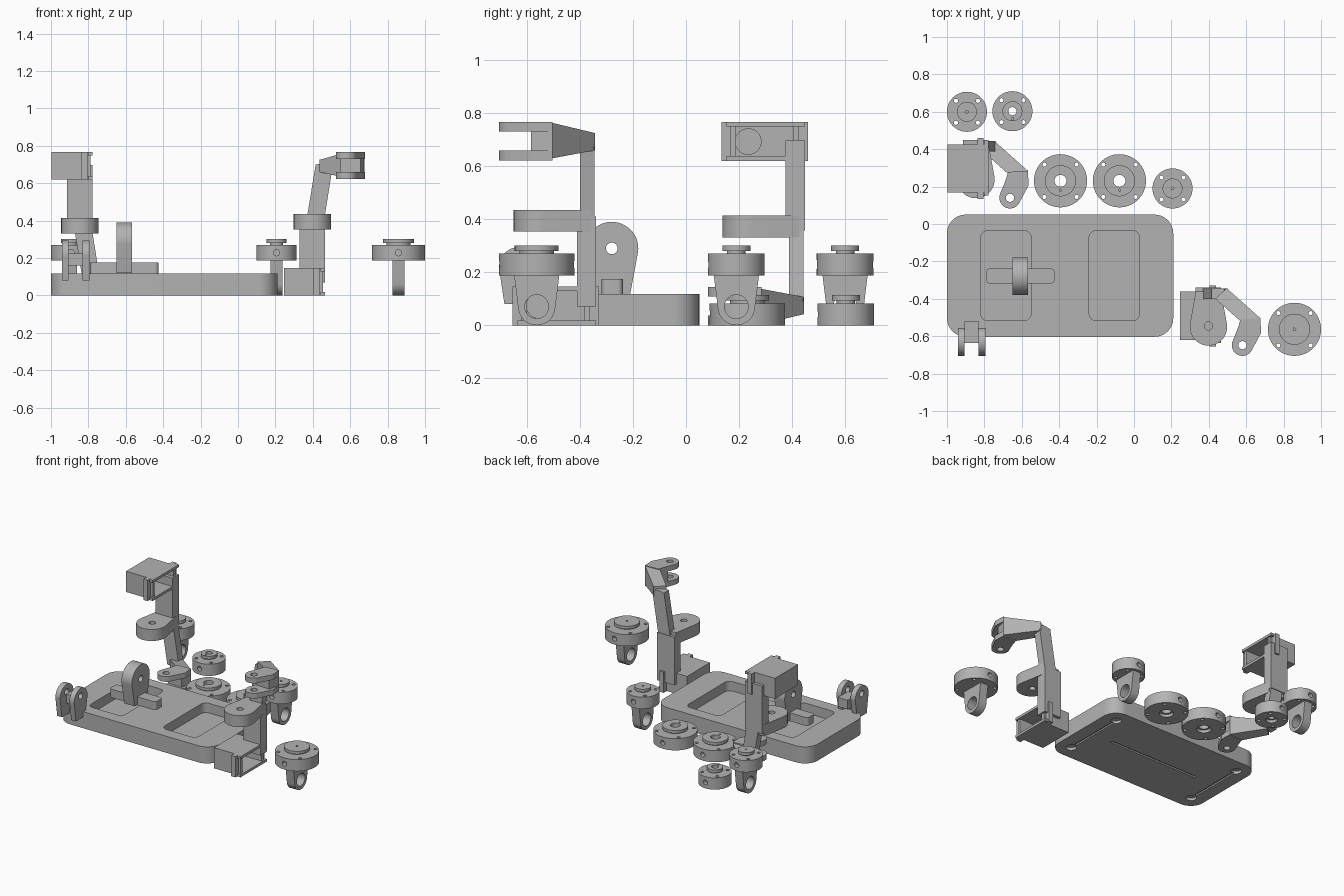
import bpy, bmesh, math
from mathutils import Matrix, Vector
from mathutils.geometry import convex_hull_2d

if "Cube" in bpy.data.objects:
    bpy.data.objects.remove(bpy.data.objects["Cube"])

grey = bpy.data.materials.new("plain_grey")
grey.use_nodes = True
grey.diffuse_color = (0.45, 0.45, 0.45, 1)
grey.node_tree.nodes["Principled BSDF"].inputs["Base Color"].default_value = grey.diffuse_color
parts = []


def make(name, bm):
    bmesh.ops.recalc_face_normals(bm, faces=bm.faces)
    me = bpy.data.meshes.new(name)
    bm.to_mesh(me)
    bm.free()
    me.materials.append(grey)
    ob = bpy.data.objects.new(name, me)
    bpy.context.collection.objects.link(ob)
    parts.append(ob)
    return ob


def hull(*circles, n=48):
    """Outline wrapped tightly around circles (u, v, radius)."""
    pts = []
    for u, v, r in circles:
        for i in range(n if r else 1):
            a = math.tau * i / n
            pts.append(Vector((u + r * math.cos(a), v + r * math.sin(a))))
    return [pts[i] for i in convex_hull_2d(pts)]


def rounded(u0, u1, v0, v1, r):
    return hull(*[(u, v, r) for u in (u0 + r, u1 - r) for v in (v0 + r, v1 - r)])


def prism(name, outline, lo, hi, axis="z"):
    place = {"z": lambda u, v, w: (u, v, w), "x": lambda u, v, w: (w, u, v),
             "y": lambda u, v, w: (u, w, v)}[axis]
    bm = bmesh.new()
    rings = [[bm.verts.new(place(p[0], p[1], w)) for p in outline] for w in (lo, hi)]
    bridge(bm, rings)
    return make(name, bm)


def bridge(bm, rings):
    n = len(rings[0])
    for a, b in zip(rings, rings[1:]):
        for i in range(n):
            j = (i + 1) % n
            bm.faces.new((a[i], a[j], b[j], b[i]))
    bm.faces.new(rings[0])
    bm.faces.new(rings[-1])


def box(name, x0, x1, y0, y1, z0, z1):
    return prism(name, [(x0, y0), (x1, y0), (x1, y1), (x0, y1)], z0, z1)


def rod(u, v, r, lo, hi, axis="z"):
    return prism("cutter", hull((u, v, r), n=24), lo, hi, axis)


def cut(ob, cutters):
    for c in cutters:
        m = ob.modifiers.new("cut", "BOOLEAN")
        m.operation, m.solver, m.object = "DIFFERENCE", "EXACT", c
    dg = bpy.context.evaluated_depsgraph_get()
    me = bpy.data.meshes.new_from_object(ob.evaluated_get(dg))
    ob.modifiers.clear()
    ob.data = me
    for c in cutters:
        parts.remove(c)
        bpy.data.objects.remove(c)
    return ob


# Base plate with two pockets, and shallow grooves underneath
plate = prism("base_plate", rounded(-1, .21, -.603, .05, .1), 0, .118)
cutters = [prism("cutter", rounded(x, x + .27, -.517, -.035, .04), .05, .2) for x in (-.82, -.24)]
for x in (-.9, .11):
    cutters += [rod(x, y, .035, -.1, .02) for y in (-.5, -.05)]
    cutters.append(box("cutter", x - .008, x + .008, -.48, -.07, -.1, .01))
cutters.append(box("cutter", -.75, -.04, -.283, -.267, -.1, .01))
cut(plate, cutters)

# Upright lug on its crossbar
prism("lug_crossbar", rounded(-.79, -.425, -.318, -.238, .02), .115, .175)
lug = prism("upright_lug", hull((-.28, .29, .1), (-.35, .12, 0), (-.21, .12, 0)), -.65, -.568, "x")
cut(lug, [rod(-.28, .29, .022, -1, 0, "x")])

# Loose fork at the front corner
for side, x in (("right", -.942), ("left", -.832)):
    prong = prism("fork_prong_" + side,
                  hull((-.63, .22, .075), (-.685, .08, 0), (-.58, .08, 0)), x, x + .037, "x")
    cut(prong, [rod(-.63, .24, .022, -1, 0, "x")])
box("fork_web", -.907, -.83, -.635, -.52, .16, .225)


# Round flanges: rim, groove and hub, with bolt holes and set-screw holes
def flange(name, x, y, z, r, bore):
    hub, bolt = (.083, .122) if r > .12 else (.053, .083)
    profile = [(r, 0), (r, .083), (hub - .018, .083), (hub - .018, .093), (hub, .093), (hub, .114)]
    bm = bmesh.new()
    n = 64
    bridge(bm, [[bm.verts.new((x + q * math.cos(math.tau * i / n),
                               y + q * math.sin(math.tau * i / n), z + h))
                 for i in range(n)] for q, h in profile])
    ob = make(name, bm)
    d = bolt * math.sqrt(.5)
    holes = [rod(x + d * i, y + d * j, .011, z - .1, z + .2) for i in (-1, 1) for j in (-1, 1)]
    holes += [rod(x, z + .042, .017, y + s * r - .03, y + s * r + .03, "y") for s in (-1, 1)]
    if bore > .01:
        holes += [rod(x, y, bore, z - .1, z + .2), rod(x, y, bore + .015, z - .1, z + .02),
                  rod(x, y - bore - .018, .006, z + .08, z + .2)]
    else:
        holes.append(rod(x, y, bore, z + .08, z + .2))
    return cut(ob, holes)


for name, x, y, r, bore in (("small_flange", -.65, .603, .107, .022),
                            ("right_flange", -.393, .231, .142, .032),
                            ("left_flange", -.078, .231, .142, .032)):
    flange(name, x, y, 0, r, bore)

# Flanges standing on an eyelet stem
for name, x, y, r in (("large_eyelet", .858, -.563, .142), ("middle_eyelet", .206, .19, .107),
                      ("rear_eyelet", -.893, .6, .107)):
    flange(name + "_flange", x, y, .187, r, .007)
    stem = prism(name + "_stem", hull((y, .07, .07), (y - .085, .188, 0), (y + .085, .188, 0)),
                 x - .031, x + .031, "x")
    cut(stem, [rod(y, .07, .045, x - .1, x + .1, "x")])

# Jointed arm: open box, column, rounded shelf, upper link, tapering forearm, clevis
start = len(parts)
housing = box("arm_housing", .245, .455, -.62, -.362, 0, .147)
cut(housing, [box("cutter", .275, .6, -.6, -.385, .018, .129)])
for side, y in (("front", -.655), ("back", -.365)):
    box("housing_lug_" + side, .405, .438, y, y + .037, 0, .147)
for level, z in (("lower", 0), ("upper", .129)):
    box("housing_lip_" + level, .44, .465, -.635, -.34, z, z + .018)
prism("housing_boss", hull((-.553, .074, .05)), .27, .31, "x")
box("arm_column", .33, .465, -.412, -.34, .07, .41)
shelf = prism("arm_shelf", hull((.398, -.55, .1), (.33, -.36, 0), (.465, -.36, 0)), .353, .435)
cut(shelf, [rod(.398, -.545, .022, .3, .5)])
prism("upper_link", [(.366, .4), (.46, .4), (.503, .67), (.48, .71), (.415, .7)],
      -.4, -.345, "y")

bm = bmesh.new()
bridge(bm, [[bm.verts.new(v) for v in ((ax, ay, lo), (bx, by, lo), (bx, by, hi), (ax, ay, hi))]
            for ax, ay, bx, by, lo, hi in ((.435, -.4, .495, -.343, .66, .725),
                                           (.57, -.52, .675, -.503, .63, .763))])
make("forearm", bm)
prism("clevis_block", [(.57, -.51), (.675, -.503), (.655, -.585), (.548, -.58)], .622, .767)
for level, z in (("lower", .622), ("upper", .73)):
    tab = prism("clevis_tab_" + level,
                hull((.58, -.648, .057), (.57, -.52, 0), (.675, -.503, 0), (.68, -.58, 0)),
                z, z + .037)
    cut(tab, [rod(.58, -.648, .022, .5, .9)])

# Second arm is the first one turned upside down
flip = Matrix.Translation((-1.243, .788, .767)) @ Matrix.Diagonal((1, 1, -1, 1))
for ob in parts[start:]:
    bm = bmesh.new()
    bm.from_mesh(ob.data)
    bm.transform(flip)
    make("inverted_" + ob.name, bm)

# Smooth the round faces, keep edges crisp
bpy.ops.object.select_all(action="DESELECT")
for ob in parts:
    ob.select_set(True)
bpy.context.view_layer.objects.active = parts[0]
bpy.ops.object.shade_smooth_by_angle(angle=math.radians(30))
